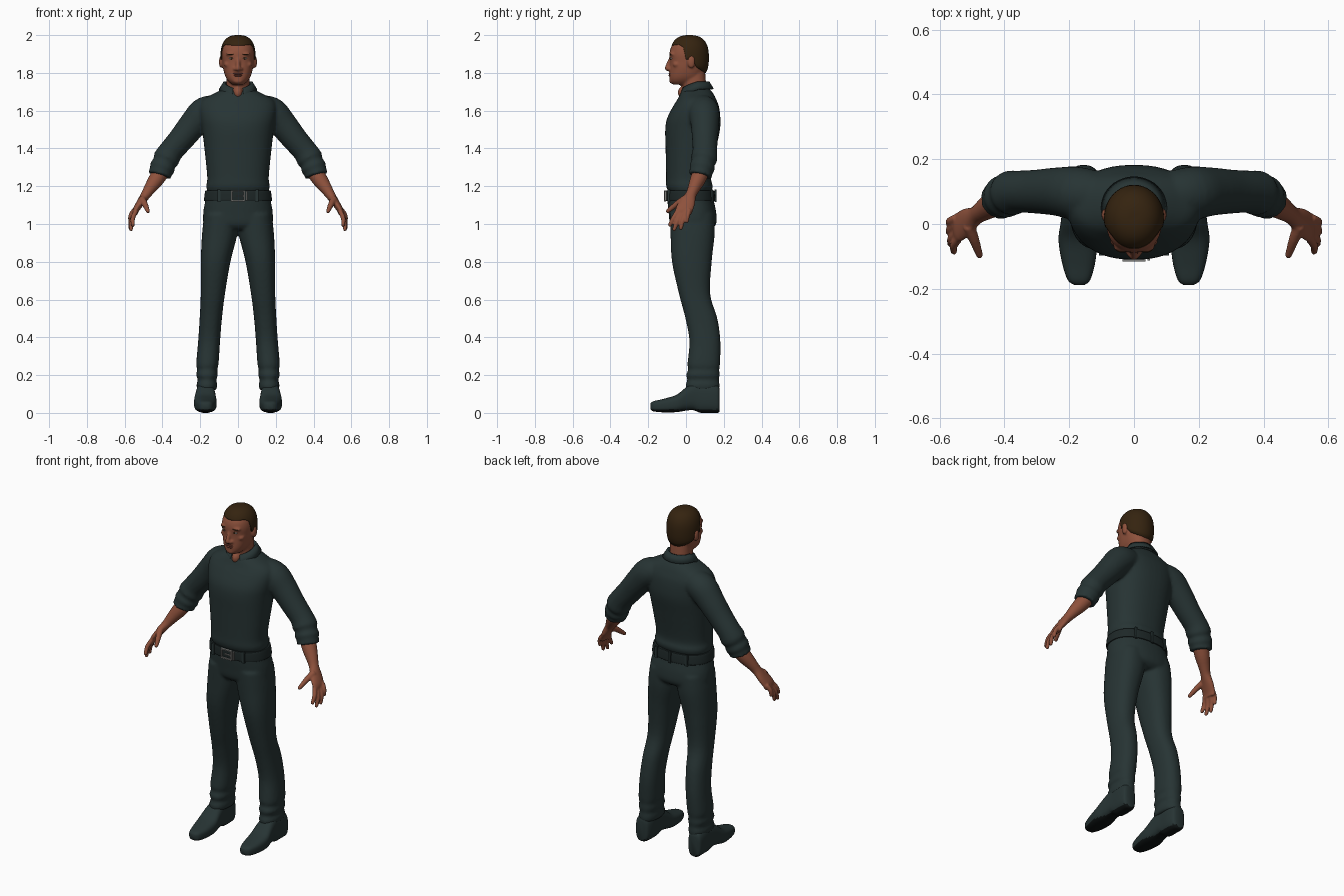
import bpy, bmesh, math
from mathutils import Vector, Matrix

if "Cube" in bpy.data.objects:
    bpy.data.objects.remove(bpy.data.objects["Cube"])


def material(name, r, g, b):
    m = bpy.data.materials.new(name)
    m.use_nodes = True
    m.diffuse_color = (r, g, b, 1)
    m.node_tree.nodes["Principled BSDF"].inputs["Base Color"].default_value = (r, g, b, 1)
    return m


CLOTH = material("dark teal cloth", .02, .034, .034)
BELT = material("belt leather", .013, .021, .021)
SOLE = material("black sole", .004, .006, .006)
SKIN = material("brown skin", .27, .083, .045)
LIPS = material("lips", .17, .045, .03)
HAIR = material("dark brown hair", .035, .017, .005)
METAL = material("buckle metal", .22, .22, .21)
WHITE = material("eye white", .5, .45, .4)


def resample(rows, n=5):
    """Smooth curve through the rows."""
    out = []
    for i in range(len(rows) - 1):
        p = [rows[max(0, min(len(rows) - 1, i + k))] for k in (-1, 0, 1, 2)]
        for j in range(n):
            t = j / n
            out.append([.5 * (2 * b + (c - a) * t + (2 * a - 5 * b + 4 * c - d) * t * t
                              + (3 * b - a - 3 * c + d) * t ** 3) for a, b, c, d in zip(*p)])
    return out + [list(rows[-1])]


def skin_rings(bm, rings):
    loops = [[bm.verts.new(p) for p in r] for r in rings]
    n = len(loops[0])
    for a, b in zip(loops, loops[1:]):
        for i in range(n):
            bm.faces.new((a[i], a[(i + 1) % n], b[(i + 1) % n], b[i]))
    bm.faces.new(loops[0])
    bm.faces.new(loops[-1])


def loft(bm, rows, axis="z", power=2.3, n=40, side=1):
    """Rows: position along the axis, x min, x max, then min and max of the other axis."""
    rings = []
    for t, a0, a1, b0, b1 in resample(rows):
        ring = []
        for i in range(n):
            w = 2 * math.pi * i / n
            c, s = math.cos(w), math.sin(w)
            a = (a0 + a1) / 2 + (a1 - a0) / 2 * math.copysign(abs(c) ** (2 / power), c)
            b = (b0 + b1) / 2 + (b1 - b0) / 2 * math.copysign(abs(s) ** (2 / power), s)
            ring.append((a * side, b, t) if axis == "z" else (a * side, t, b))
        rings.append(ring)
    skin_rings(bm, rings)


def tube(bm, rows, n=20, side=1):
    """Rows: x, y, z, radius and optionally a second radius across y."""
    pts = resample([tuple(r) + (r[3],) if len(r) == 4 else r for r in rows], 4)
    rings = []
    for i, (x, y, z, ru, rv) in enumerate(pts):
        a, b = pts[max(i - 1, 0)], pts[min(i + 1, len(pts) - 1)]
        d = (Vector(b[:3]) - Vector(a[:3])).normalized()
        u = d.cross(Vector((0, 1, 0))).normalized()
        v = d.cross(u)
        ring = []
        for k in range(n):
            w = 2 * math.pi * k / n
            p = Vector((x, y, z)) + u * ru * math.cos(w) + v * rv * math.sin(w)
            ring.append((p.x * side, p.y, p.z))
        rings.append(ring)
    skin_rings(bm, rings)


def ball(bm, at, size):
    bmesh.ops.create_uvsphere(bm, u_segments=20, v_segments=12, radius=1,
                              matrix=Matrix.Translation(at) @ Matrix.Diagonal((*size, 1)))


def box(bm, at, size):
    bmesh.ops.create_cube(bm, size=1, matrix=Matrix.Translation(at) @ Matrix.Diagonal((*size, 1)))


def finish(bm, name, *mats, voxel=0, mirror=False, rule=None, flat=False, thick=0):
    bmesh.ops.recalc_face_normals(bm, faces=bm.faces)
    for f in bm.faces:
        f.smooth = not flat
        if rule:
            f.material_index = rule(f)
    mesh = bpy.data.meshes.new(name)
    bm.to_mesh(mesh)
    bm.free()
    for m in mats:
        mesh.materials.append(m)
    ob = bpy.data.objects.new(name, mesh)
    bpy.context.collection.objects.link(ob)
    if thick:
        mod = ob.modifiers.new("Thickness", "SOLIDIFY")
        mod.thickness, mod.offset = thick, 0
    if voxel:
        mod = ob.modifiers.new("Fuse", "REMESH")
        mod.mode, mod.voxel_size, mod.use_smooth_shade = "VOXEL", voxel, True
        mod = ob.modifiers.new("Soften", "SMOOTH")
        mod.factor, mod.iterations = .5, 4
    if mirror:
        ob.modifiers.new("Mirror", "MIRROR")
    return ob


def body(z, w, y0, y1):
    return (z, -w, w, y0, y1)


# Shirt: torso and rolled sleeves fused together
bm = bmesh.new()
loft(bm, [body(1.165, .16, -.09, .13), body(1.2, .168, -.105, .142), body(1.25, .163, -.105, .133),
          body(1.4, .178, -.108, .16), body(1.5, .19, -.11, .18), body(1.56, .2, -.1, .182),
          body(1.62, .205, -.07, .175), body(1.66, .185, -.045, .16), body(1.69, .13, -.03, .145),
          body(1.715, .08, -.012, .125)])
for s in (1, -1):
    tube(bm, [(.12, .09, 1.61, .075), (.18, .095, 1.588, .082), (.235, .1, 1.53, .075),
              (.3, .1, 1.45, .068), (.355, .1, 1.385, .065), (.38, .095, 1.345, .07),
              (.39, .09, 1.325, .061), (.4, .085, 1.3, .068), (.408, .08, 1.28, .061),
              (.415, .075, 1.255, .063)], 32, s)
finish(bm, "shirt", CLOTH, voxel=.009)

# Folded collar, open at the front
bm = bmesh.new()
rows = []
for i in range(25):
    t = i / 24
    a = math.radians(20 + 160 * t)
    top = 1.715 + .035 * min(1, 2 * t)
    drop = .035 + .03 * (1 - t) ** 4
    line = []
    for r, z in ((.064, top - .05), (.068, top), (.075, top + .002), (.098, top - drop)):
        line.append(bm.verts.new((r * math.sin(a), .05 - r * .95 * math.cos(a), z)))
    rows.append(line)
for a, b in zip(rows, rows[1:]):
    for k in range(3):
        bm.faces.new((a[k], a[k + 1], b[k + 1], b[k]))
finish(bm, "collar", CLOTH, thick=.008, mirror=True)

# Trousers: hips and both legs fused together
bm = bmesh.new()
loft(bm, [body(.97, .13, -.06, .13), body(1.0, .18, -.084, .16), body(1.06, .184, -.092, .16),
          body(1.12, .174, -.098, .148), body(1.17, .165, -.1, .14)])
for s in (1, -1):
    loft(bm, [(.12, .115, .215, .0, .176), (.15, .11, .22, -.002, .178), (.175, .115, .212, .008, .174),
              (.2, .107, .222, .0, .178), (.23, .11, .216, .012, .176), (.26, .103, .221, .008, .18),
              (.38, .095, .211, .018, .182), (.5, .085, .203, -.003, .166), (.63, .069, .197, -.037, .128),
              (.8, .04, .197, -.074, .136), (.95, .003, .19, -.082, .152), (1.05, 0, .178, -.085, .15)],
         side=s)
finish(bm, "trousers", CLOTH, voxel=.009)

# Belt, loops and buckle
bm = bmesh.new()
loft(bm, [body(1.122, .174, -.1, .15), body(1.126, .18, -.106, .155), body(1.172, .174, -.106, .15),
          body(1.176, .168, -.1, .145)], n=56)
finish(bm, "belt", BELT)
bm = bmesh.new()
for x, y in ((.1, -.091), (.1, .138), (0, .156)):
    for s in (1, -1) if x else (1,):
        box(bm, (x * s, y, 1.149), (.016, .012, .066))
finish(bm, "belt_loops", CLOTH, flat=True)
bm = bmesh.new()
for s in (1, -1):
    box(bm, (s * .032, -.111, 1.149), (.008, .01, .058))
    box(bm, (0, -.111, 1.149 + s * .026), (.07, .01, .007))
box(bm, (.012, -.112, 1.149), (.045, .008, .006))
box(bm, (.046, -.107, 1.149), (.008, .012, .05))
finish(bm, "buckle", METAL, flat=True)

# Shoes with dark soles
bm = bmesh.new()
loft(bm, [(-.188, .152, .185, .018, .05), (-.172, .135, .205, .008, .062), (-.12, .12, .222, .003, .074),
          (-.05, .113, .233, .004, .096), (0, .118, .227, .012, .135), (.04, .122, .222, .014, .158),
          (.075, .124, .22, .001, .162), (.13, .124, .22, 0, .16), (.168, .134, .215, 0, .145),
          (.178, .15, .2, .008, .125)], "y", 2.9)
finish(bm, "shoes", CLOTH, SOLE, mirror=True,
       rule=lambda f: int(f.calc_center_median().z < .019))

# Forearms and hands
bm = bmesh.new()
tube(bm, [(.385, .095, 1.31, .045), (.43, .065, 1.24, .042), (.465, .042, 1.19, .033),
          (.488, .026, 1.155, .026, .029), (.515, .008, 1.115, .021, .042),
          (.54, -.01, 1.075, .017, .046), (.547, -.014, 1.05, .013, .042)])
fingers = [((.542, -.046, 1.065), (.556, -.085, .995)), ((.547, -.027, 1.055), (.566, -.062, .972)),
           ((.551, -.004, 1.058), (.57, -.027, .978)), ((.549, .018, 1.075), (.571, .004, 1.015))]
for base, tip in fingers:
    mid = (Vector(base) + Vector(tip)) / 2 + Vector((.008, -.002, 0))
    tube(bm, [(*base, .013), (*mid, .0125), (*tip, .0105)], 14)
    ball(bm, tip, (.0105, .0105, .0105))
tube(bm, [(.51, -.005, 1.135, .019), (.493, -.05, 1.105, .016), (.477, -.096, 1.068, .011)], 14)
ball(bm, (.477, -.096, 1.068), (.011, .011, .011))
finish(bm, "hands", SKIN, voxel=.005, mirror=True)

# Head, neck, nose and ears
bm = bmesh.new()
loft(bm, [body(1.738, .03, -.068, .03), body(1.755, .05, -.084, .06), body(1.78, .066, -.088, .083),
          body(1.82, .078, -.086, .1), body(1.86, .083, -.085, .108), body(1.9, .086, -.088, .112),
          body(1.94, .08, -.077, .106), body(1.97, .064, -.05, .086), body(1.985, .04, -.02, .06)])
loft(bm, [body(1.65, .07, -.01, .115), body(1.72, .061, -.016, .108), body(1.82, .06, -.02, .1)])
ball(bm, (0, -.008, 1.695), (.026, .036, .036))
tube(bm, [(0, -.078, 1.885, .009), (0, -.092, 1.85, .011), (0, -.1, 1.826, .013)])
ball(bm, (0, -.098, 1.822), (.015, .014, .012))
ball(bm, (0, -.072, 1.758), (.028, .017, .016))
for s in (1, -1):
    ball(bm, (s * .015, -.09, 1.82), (.01, .011, .009))
    ball(bm, (s * .036, -.07, 1.9), (.03, .017, .01))
    ball(bm, (s * .055, -.05, 1.845), (.02, .02, .016))
    ball(bm, (s * .09, .028, 1.858), (.011, .02, .034))
finish(bm, "head", SKIN, voxel=.006)

# Mouth, eyes and brows
bm = bmesh.new()
ball(bm, (0, -.084, 1.796), (.026, .008, .005))
ball(bm, (0, -.084, 1.786), (.022, .009, .006))
finish(bm, "lips", LIPS)
for name, mat, at, size in (("eyes", WHITE, (.034, -.073, 1.877), (.014, .012, .006)),
                            ("irises", HAIR, (.034, -.08, 1.877), (.006, .0065, .006)),
                            ("eyebrows", HAIR, (.036, -.079, 1.898), (.021, .009, .003))):
    bm = bmesh.new()
    ball(bm, at, size)
    finish(bm, name, mat, mirror=True)

# Short hair cap, its lower edge following the hairline
line = [(-1, 1.8), (-.4, 1.83), (-.1, 1.88), (.05, 1.87), (.18, 1.87), (.32, 1.935), (.6, 1.95), (1, 1.945)]


def hairline(c):
    for (a, za), (b, zb) in zip(line, line[1:]):
        if c <= b:
            return za + (zb - za) * (c - a) / (b - a)
    return line[-1][1]


rings = []
for k in range(17):
    ring = []
    for i in range(72):
        a = 2 * math.pi * i / 72
        t = math.sin(max(k - 1, 0) / 15 * math.pi / 2)
        z = hairline(max(-1, min(1, math.cos(a)))) * (1 - t) + 1.9995 * t
        r = (1 - abs((z - 1.88) / .12) ** 2.6) ** (1 / 2.6) * (.88 if k == 0 else 1)
        ring.append((.093 * r * math.sin(a), .018 - .103 * r * math.cos(a), z))
    rings.append(ring)
bm = bmesh.new()
skin_rings(bm, rings)
finish(bm, "hair", HAIR)
